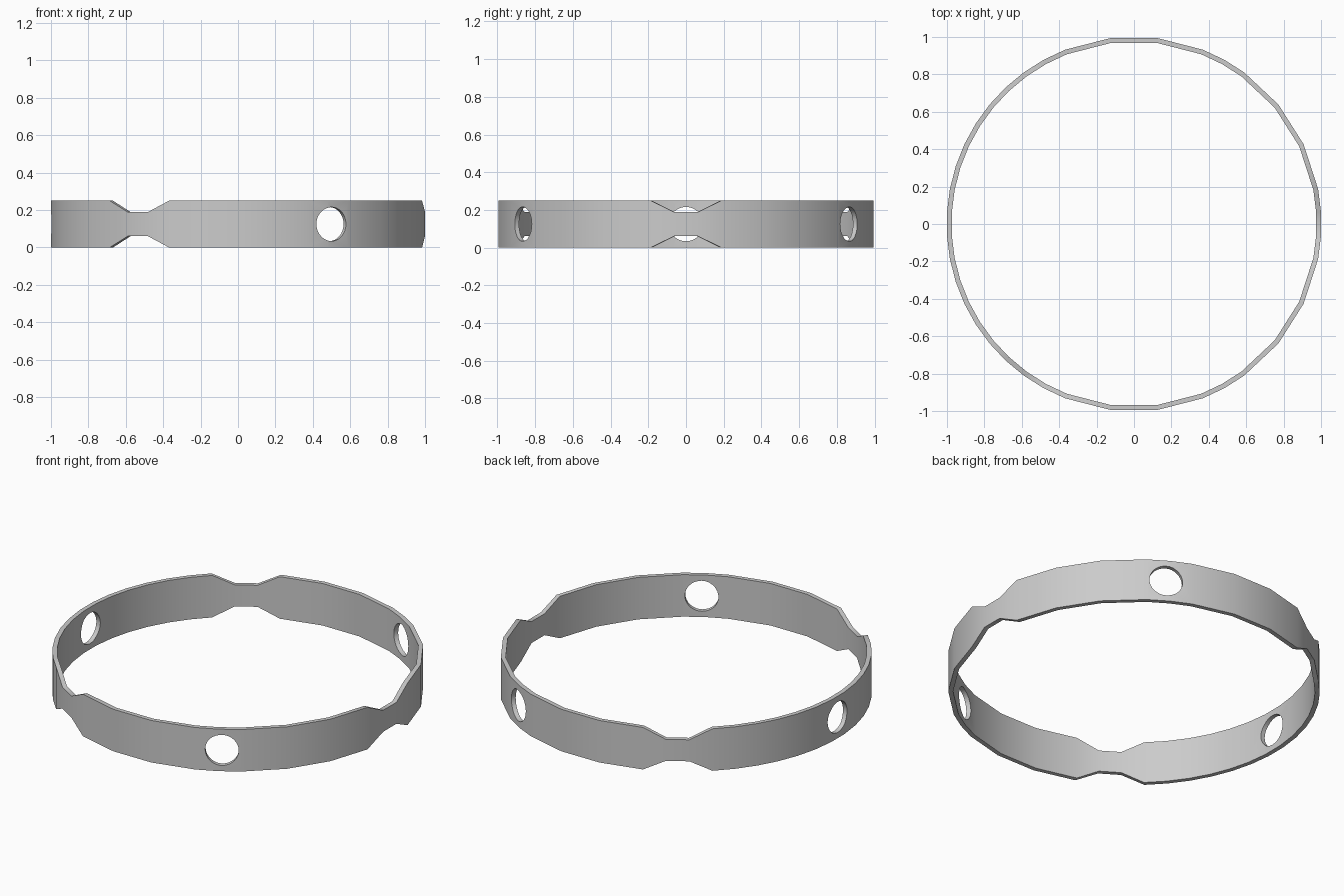
import bpy, bmesh
from math import cos, sin, radians

if "Cube" in bpy.data.objects:
    bpy.data.objects.remove(bpy.data.objects["Cube"])

R_OUT, R_IN, HEIGHT = 1.002, 0.976, 0.25
NOTCH = 0.061          # depth of the notches from top and bottom
STEP = 7.2             # base spacing: 50 sides, every second one dropped on the right

# Angles of the half ring: coarse on the right, fine on the left
half = [3.6, 10.8, 25.2, 39.6, 54, 61.2, 68.4, 82.8, 97.2, 111.6]
half += [118.8 + STEP * k for k in range(9)]
angles = half + [360 - a for a in reversed(half)]


def is_notched(angle):
    return any(abs((angle - c + 180) % 360 - 180) < 7 for c in (0, 120, 240))


# Ring band with three narrowed notches
bm = bmesh.new()
sections = []
for a in angles:
    cut = NOTCH if is_notched(a) else 0
    c, s = cos(radians(a)), sin(radians(a))
    sections.append([bm.verts.new((r * c, r * s, z)) for r, z in (
        (R_OUT, cut), (R_OUT, HEIGHT - cut), (R_IN, HEIGHT - cut), (R_IN, cut))])
for i, p in enumerate(sections):
    q = sections[(i + 1) % len(sections)]
    for j in range(4):
        k = (j + 1) % 4
        bm.faces.new((p[j], q[j], q[k], p[k]))
bmesh.ops.recalc_face_normals(bm, faces=bm.faces)
mesh = bpy.data.meshes.new("ring_band")
bm.to_mesh(mesh)
bm.free()
ring = bpy.data.objects.new("ring_band", mesh)
bpy.context.collection.objects.link(ring)

# Three round holes through the band
for a in (60, 180, 300):
    bpy.ops.mesh.primitive_cylinder_add(
        vertices=32, radius=0.091, depth=0.3,
        location=(cos(radians(a)), sin(radians(a)), HEIGHT / 2),
        rotation=(0, radians(90), radians(a)))
    cutter = bpy.context.object
    cutter.name = "hole_cutter"
    cutter.hide_render = True
    mod = ring.modifiers.new("hole", 'BOOLEAN')
    mod.operation = 'DIFFERENCE'
    mod.solver = 'EXACT'
    mod.object = cutter
    bpy.context.view_layer.objects.active = ring
    bpy.ops.object.modifier_apply(modifier=mod.name)
    bpy.data.objects.remove(cutter)

# Smooth band with sharp rims
bpy.ops.object.select_all(action='DESELECT')
ring.select_set(True)
bpy.context.view_layer.objects.active = ring
bpy.ops.object.shade_smooth_by_angle(angle=radians(30))
